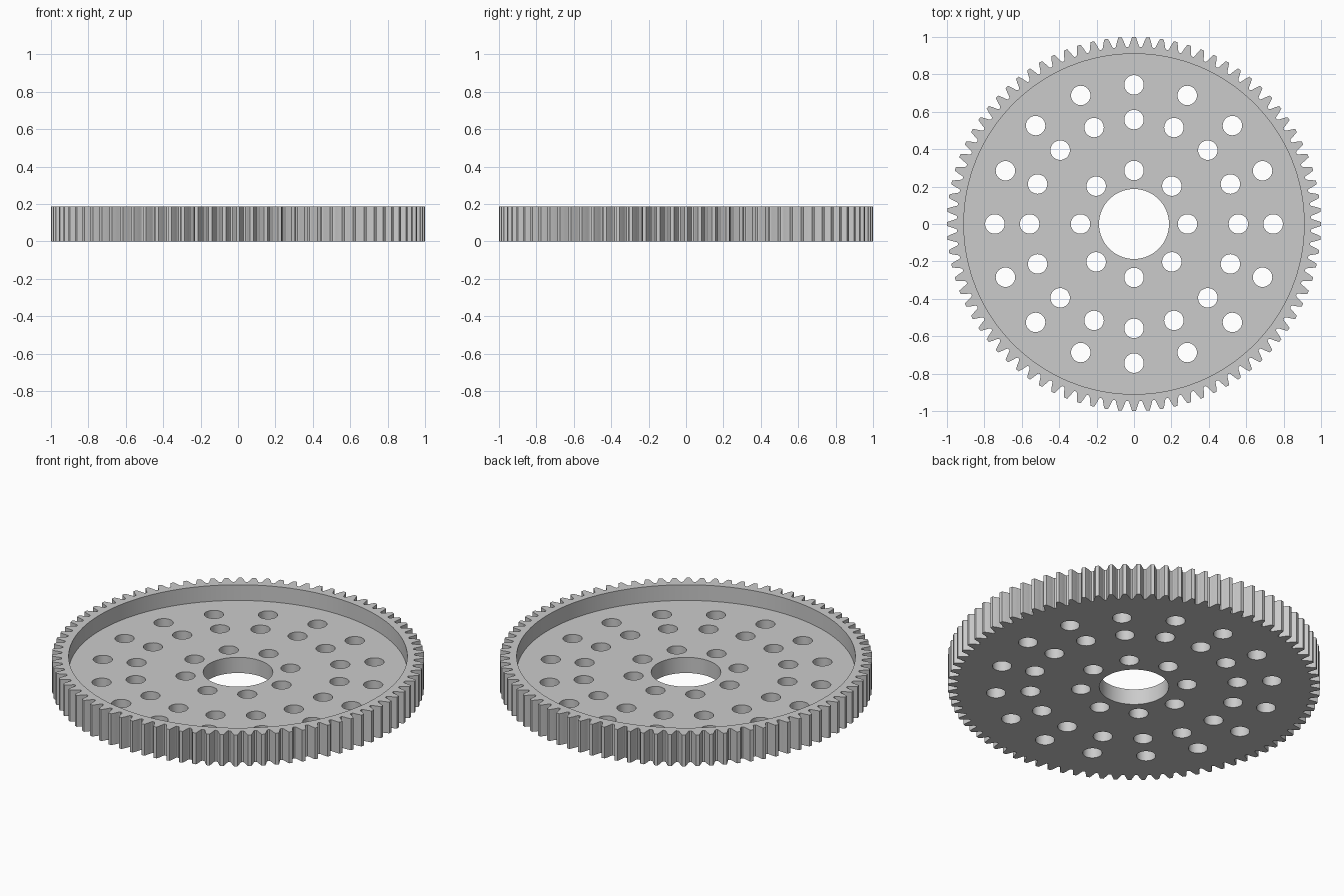
import bpy
import bmesh
from math import sin, cos, tan, acos, pi, radians
from mathutils import Matrix, Vector

default = bpy.data.objects.get("Cube")
if default:
    bpy.data.objects.remove(default, do_unlink=True)

# Gear proportions
TEETH = 84
MODULE = 2 / (TEETH + 2)
PITCH_R = MODULE * TEETH / 2
BASE_R = PITCH_R * cos(radians(20))
ROOT_R = PITCH_R - 1.25 * MODULE
HEIGHT = 0.186
FLOOR = 0.093
RECESS_R = 0.91
BORE_R = 0.187
HOLE_R = 0.052
HOLE_RINGS = [(0.286, 8), (0.558, 16), (0.744, 16)]

grey = bpy.data.materials.new("light grey")
grey.use_nodes = True
grey.diffuse_color = (0.6, 0.6, 0.6, 1)
grey.node_tree.nodes["Principled BSDF"].inputs["Base Color"].default_value = (0.6, 0.6, 0.6, 1)


def add_object(name, bm):
    bmesh.ops.recalc_face_normals(bm, faces=bm.faces)
    mesh = bpy.data.meshes.new(name)
    bm.to_mesh(mesh)
    bm.free()
    mesh.materials.append(grey)
    obj = bpy.data.objects.new(name, mesh)
    bpy.context.collection.objects.link(obj)
    return obj


def add_cylinder(bm, radius, x, y, low, high, sides):
    place = Matrix.Translation((x, y, (low + high) / 2))
    bmesh.ops.create_cone(bm, cap_ends=True, segments=sides, radius1=radius,
                          radius2=radius, depth=high - low, matrix=place)


def involute(radius):
    a = acos(BASE_R / radius)
    return tan(a) - a


def half_angle(radius):
    # Half the tooth thickness, as an angle, at this radius
    return pi / (2 * TEETH) + involute(PITCH_R) - involute(radius)


# Toothed disc: one involute flank, mirrored and repeated round the rim
flank = [(half_angle(r), r) for r in (1.0, 0.99, 0.978, 0.966, 0.956)]
flank.append((half_angle(ROOT_R) + 0.0005, ROOT_R + 0.003))
flank.append((half_angle(ROOT_R) + 0.004, ROOT_R))
tooth = [(-a, r) for a, r in reversed(flank)] + flank

bm = bmesh.new()
ring = []
for i in range(TEETH):
    for a, r in tooth:
        t = a + i * 2 * pi / TEETH
        ring.append(bm.verts.new((r * cos(t), r * sin(t), 0)))
base = bm.faces.new(ring)
top = bmesh.ops.extrude_face_region(bm, geom=[base], use_keep_orig=True)["geom"]
bmesh.ops.translate(bm, vec=Vector((0, 0, HEIGHT)),
                    verts=[v for v in top if isinstance(v, bmesh.types.BMVert)])
gear = add_object("gear", bm)

# Cutter for the recessed upper face
bm = bmesh.new()
add_cylinder(bm, RECESS_R, 0, 0, FLOOR, HEIGHT + 0.1, 128)
recess = add_object("recess_cutter", bm)

# Cutter for the bore and the rings of bolt holes
bm = bmesh.new()
add_cylinder(bm, BORE_R, 0, 0, -0.1, HEIGHT + 0.1, 64)
for radius, count in HOLE_RINGS:
    for i in range(count):
        t = i * 2 * pi / count
        add_cylinder(bm, HOLE_R, radius * cos(t), radius * sin(t),
                     -0.1, HEIGHT + 0.1, 32)
holes = add_object("hole_cutter", bm)

# Cut the disc, then discard the cutters
for cutter in (recess, holes):
    cutter.hide_render = True
    mod = gear.modifiers.new(cutter.name, 'BOOLEAN')
    mod.operation = 'DIFFERENCE'
    mod.solver = 'EXACT'
    mod.object = cutter

bpy.ops.object.select_all(action='DESELECT')
gear.select_set(True)
bpy.context.view_layer.objects.active = gear
for mod in list(gear.modifiers):
    bpy.ops.object.modifier_apply(modifier=mod.name)
for cutter in (recess, holes):
    bpy.data.objects.remove(cutter, do_unlink=True)

bpy.ops.object.shade_smooth_by_angle(angle=radians(25))
